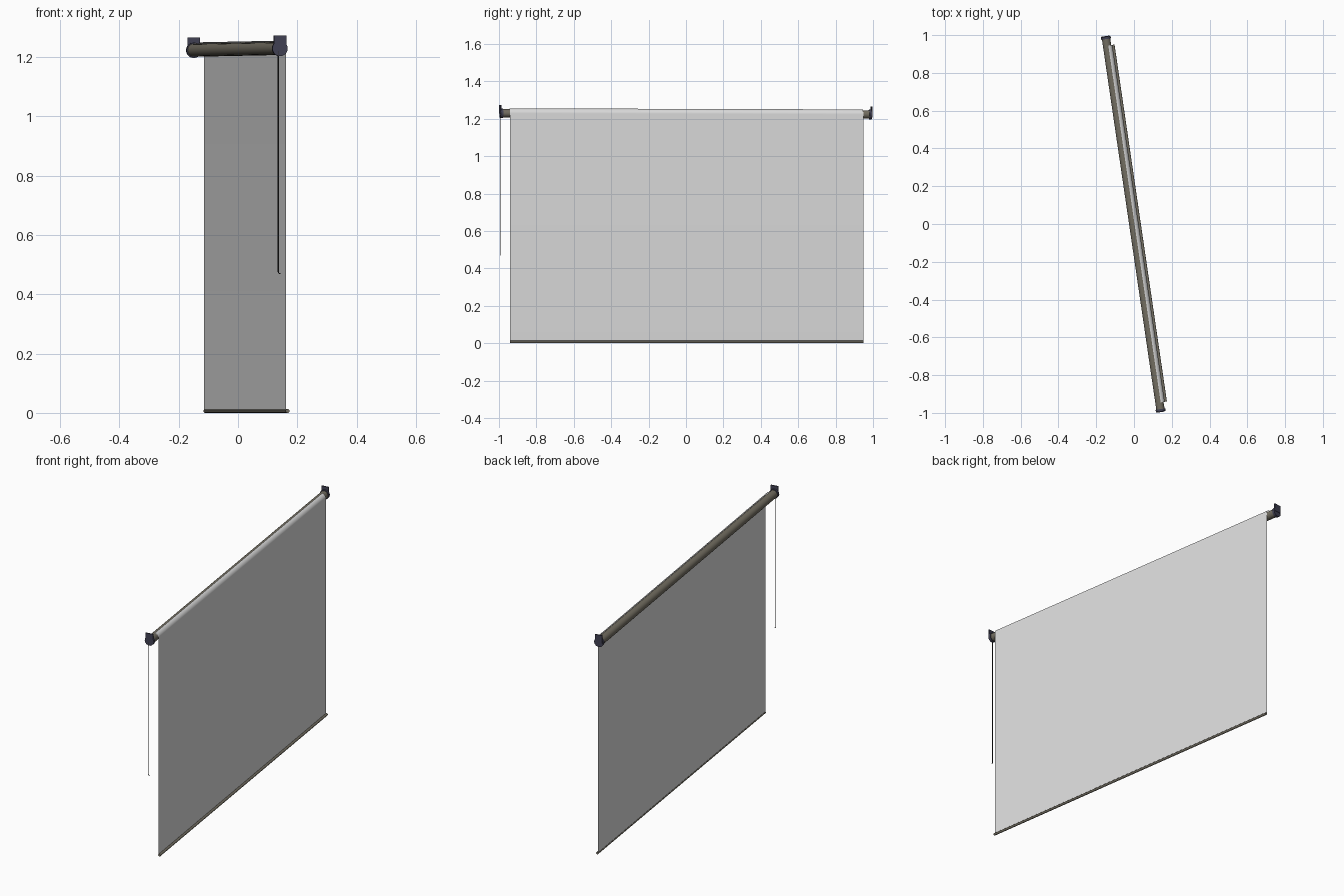
import bpy, bmesh, math

if "Cube" in bpy.data.objects:
    bpy.data.objects.remove(bpy.data.objects["Cube"])

TURN = math.radians(8.35)   # the whole blind stands slightly turned
AX, AZ, SLOPE = -0.004, 1.226, -0.003   # roller axis and its slight tilt


def material(name, rgb):
    m = bpy.data.materials.new(name)
    m.diffuse_color = (*rgb, 1)
    m.use_nodes = True
    m.node_tree.nodes["Principled BSDF"].inputs["Base Color"].default_value = m.diffuse_color
    return m


white = material("fabric_white", (0.72, 0.72, 0.72))
taupe = material("taupe_metal", (0.17, 0.155, 0.12))
navy = material("dark_slate", (0.055, 0.055, 0.09))
black = material("cord_black", (0.03, 0.03, 0.03))


def sweep(name, profile, y0, y1, mat, closed=True, tilted=None):
    """Stretch an (x, z) profile from y0 to y1; tilted(z) picks points following the roller slope."""
    bm = bmesh.new()
    rings = []
    for y in (y0, y1):
        rings.append([bm.verts.new((x, y, z + (SLOPE * y if tilted and tilted(z) else 0)))
                      for x, z in profile])
    a, b = rings
    n = len(profile)
    for i in range(n if closed else n - 1):
        j = (i + 1) % n
        bm.faces.new((a[i], a[j], b[j], b[i]))
    if closed:
        bm.faces.new(a)
        bm.faces.new(b)
        bmesh.ops.recalc_face_normals(bm, faces=bm.faces)
    me = bpy.data.meshes.new(name)
    bm.to_mesh(me)
    bm.free()
    me.materials.append(mat)
    ob = bpy.data.objects.new(name, me)
    bpy.context.collection.objects.link(ob)
    ob.rotation_euler.z = TURN
    return ob


def arc(cx, cz, r, a0, a1, n, rz=None):
    """Points along an arc, angles in degrees."""
    pts = []
    for i in range(n):
        t = math.radians(a0 + (a1 - a0) * i / (n - 1))
        pts.append((cx + r * math.cos(t), cz + (rz or r) * math.sin(t)))
    return pts


def circle(cx, cz, r, n, rz=None):
    return arc(cx, cz, r, 0, 360 - 360 / n, n, rz)


def smooth(ob):
    bpy.ops.object.select_all(action='DESELECT')
    ob.select_set(True)
    bpy.context.view_layer.objects.active = ob
    bpy.ops.object.shade_smooth_by_angle(angle=math.radians(35))


high = lambda z: z > 1

# Roller tube
smooth(sweep("roller_tube", circle(AX, AZ, 0.022, 32), -0.997, 0.997, taupe, tilted=high))

# Fabric sheet, curling over the front of the roller and hanging down
smooth(sweep("fabric_sheet", arc(AX + 0.001, AZ, 0.027, 78, 0, 12) + [(0.024, 0.006)],
             -0.955, 0.955, white, closed=False, tilted=high))

# Bottom rail
smooth(sweep("bottom_rail", circle(0.029, 0.0065, 0.007, 16, 0.0065), -0.955, 0.955, taupe))

# End brackets: round cap with an upright mounting plate
for side, label in ((-1, "near"), (1, "far")):
    smooth(sweep(label + "_bracket_cap", circle(AX, AZ, 0.026, 20),
                 side * 0.990, side * 1.004, navy, tilted=high))
    sweep(label + "_bracket_plate",
          [(AX - 0.021, AZ), (AX + 0.021, AZ), (AX + 0.021, AZ + 0.043), (AX - 0.021, AZ + 0.043)],
          side * 1.000, side * 1.006, navy, tilted=high)

# Pull cord with a small hooked end
cu = bpy.data.curves.new("pull_cord", 'CURVE')
cu.dimensions = '3D'
cu.bevel_depth = 0.0018
cu.bevel_resolution = 1
cu.use_fill_caps = True
path = [(-0.010, 1.22), (-0.010, 0.475), (-0.008, 0.471), (-0.003, 0.470)]
sp = cu.splines.new('POLY')
sp.points.add(len(path) - 1)
for p, (x, z) in zip(sp.points, path):
    p.co = (x, -1.003, z, 1)
cu.materials.append(black)
cord = bpy.data.objects.new("pull_cord", cu)
bpy.context.collection.objects.link(cord)
cord.rotation_euler.z = TURN
